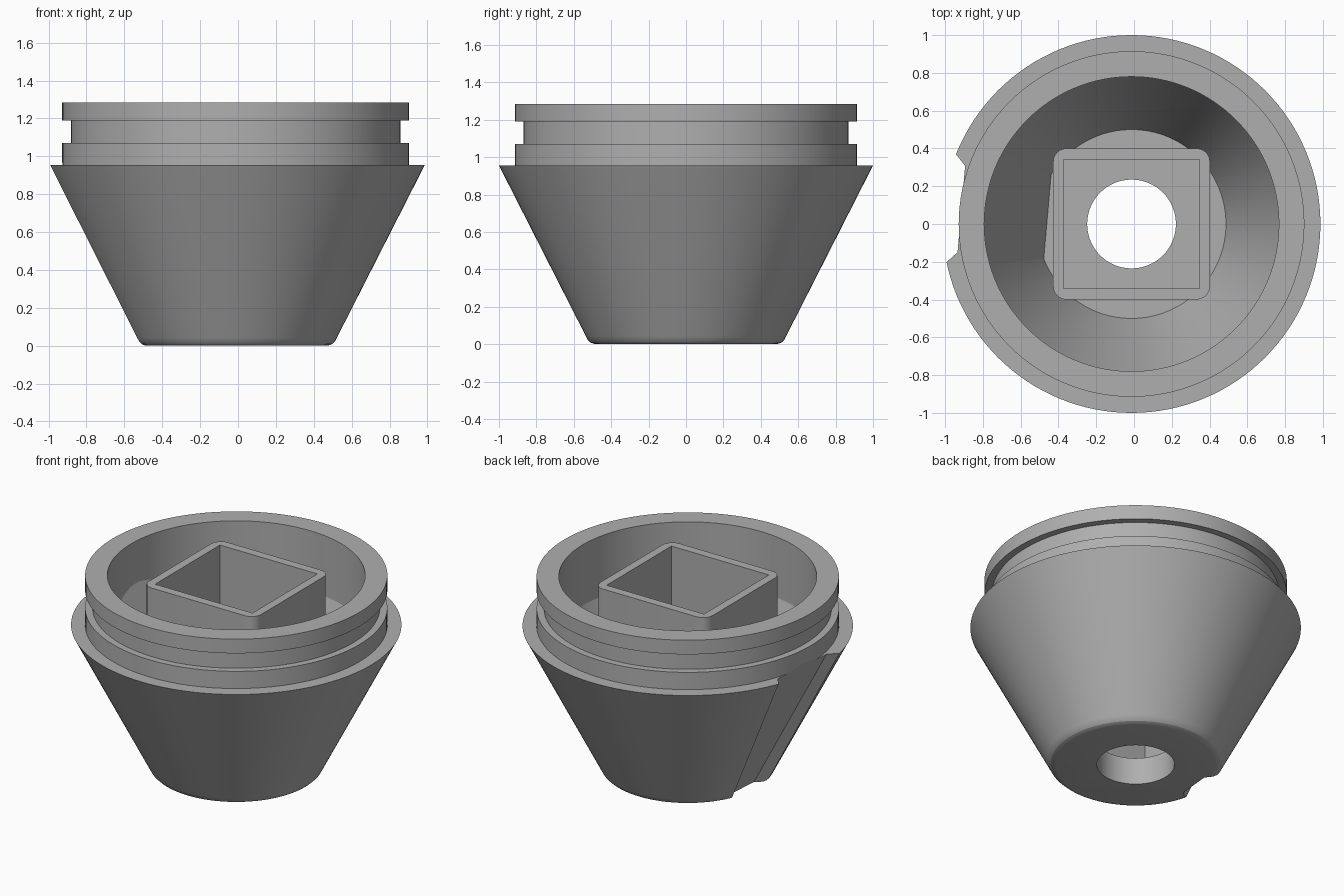
import bpy, bmesh, math
from mathutils import Matrix

cube = bpy.data.objects.get("Cube")
if cube:
    bpy.data.objects.remove(cube, do_unlink=True)

AXIS_X = -0.013              # axis of the turned body
NOTCH_ANGLE = math.radians(175)
FLOOR = 0.18

grey = bpy.data.materials.new("plain_grey")
grey.use_nodes = True
grey.diffuse_color = (0.43, 0.43, 0.43, 1)
grey.node_tree.nodes["Principled BSDF"].inputs["Base Color"].default_value = grey.diffuse_color


def make_object(name, bm, angle=0.0):
    bmesh.ops.recalc_face_normals(bm, faces=bm.faces)
    bm.transform(Matrix.Translation((AXIS_X, 0, 0)) @ Matrix.Rotation(angle, 4, 'Z'))
    mesh = bpy.data.meshes.new(name)
    bm.to_mesh(mesh)
    bm.free()
    mesh.materials.append(grey)
    obj = bpy.data.objects.new(name, mesh)
    bpy.context.collection.objects.link(obj)
    return obj


def loft(name, rings, angle=0.0):
    """Solid through stacked rings of points, capped at both ends."""
    bm = bmesh.new()
    loops = [[bm.verts.new(p) for p in ring] for ring in rings]
    n = len(loops[0])
    for a, b in zip(loops, loops[1:]):
        for i in range(n):
            j = (i + 1) % n
            bm.faces.new((a[i], a[j], b[j], b[i]))
    bm.faces.new(loops[0][::-1])
    bm.faces.new(loops[-1])
    return make_object(name, bm, angle)


def turned(name, profile, n=128):
    steps = [math.tau * i / n for i in range(n)]
    return loft(name, [[(r * math.cos(t), r * math.sin(t), z) for t in steps]
                       for r, z in profile])


def cut(target, cutter):
    """Subtract the cutter and discard it."""
    mod = target.modifiers.new("cut", 'BOOLEAN')
    mod.operation = 'DIFFERENCE'
    mod.solver = 'EXACT'
    mod.object = cutter
    bpy.context.view_layer.objects.active = target
    bpy.ops.object.modifier_apply(modifier=mod.name)
    bpy.data.objects.remove(cutter, do_unlink=True)


def smooth(obj):
    bpy.ops.object.select_all(action='DESELECT')
    obj.select_set(True)
    bpy.context.view_layer.objects.active = obj
    bpy.ops.object.shade_smooth_by_angle(angle=math.radians(18))


def wedge(name, sections):
    """Slanted block; each section is (z, inner x, inner half width, outer x, outer half width)."""
    return loft(name, [[(xi, -wi, z), (xo, -wo, z), (xo, wo, z), (xi, wi, z)]
                       for z, xi, wi, xo, wo in sections], NOTCH_ANGLE)


# Tapered body with grooved collar
body = turned("tapered_body", [
    (0.48, 0), (0.497, 0.003), (0.512, 0.01), (0.525, 0.023), (0.535, 0.042),
    (1.0, 0.955), (0.915, 0.955), (0.915, 1.07), (0.87, 1.07),
    (0.87, 1.19), (0.915, 1.19), (0.915, 1.285)])

# Hollow interior with one flattened side behind the notch
cavity = turned("cavity_cutter", [(0.5, FLOOR), (0.78, 0.88), (0.78, 1.4)])
cut(cavity, wedge("flat_side_cutter", [
    (z, 0.447 + 0.404 * (z - FLOOR), 1.0, 2.0, 1.0) for z in (0.1, 1.35)]))
cut(body, cavity)

# Sloping notch in the outer wall
def notch_section(z):
    inner = 0.43 + 0.497 * z
    half = 0.11 + 0.125 * z
    return z, inner, half, inner + 0.3, half + 0.32

cut(body, wedge("notch_cutter", [notch_section(z) for z in (-0.05, 1.05)]))

# Round hole through the floor
cut(body, turned("hole_cutter", [(0.235, -0.1), (0.235, 0.5)], 64))
smooth(body)


# Square socket with rounded outer corners
def rounded_rect(hx, hy, r, z, steps=6):
    pts = []
    for k, (sx, sy) in enumerate(((1, 1), (-1, 1), (-1, -1), (1, -1))):
        for i in range(steps + 1):
            t = math.pi / 2 * (k + i / steps)
            pts.append((sx * (hx - r) + r * math.cos(t), sy * (hy - r) + r * math.sin(t), z))
    return pts


def rect(hx, hy, z):
    return [(hx, hy, z), (-hx, hy, z), (-hx, -hy, z), (hx, -hy, z)]


socket = loft("square_socket", [rounded_rect(0.415, 0.4, 0.07, z) for z in (FLOOR - 0.01, 1.26)])
cut(socket, loft("socket_cutter", [rect(0.36, 0.342, z) for z in (0.0, 1.4)]))
smooth(socket)
